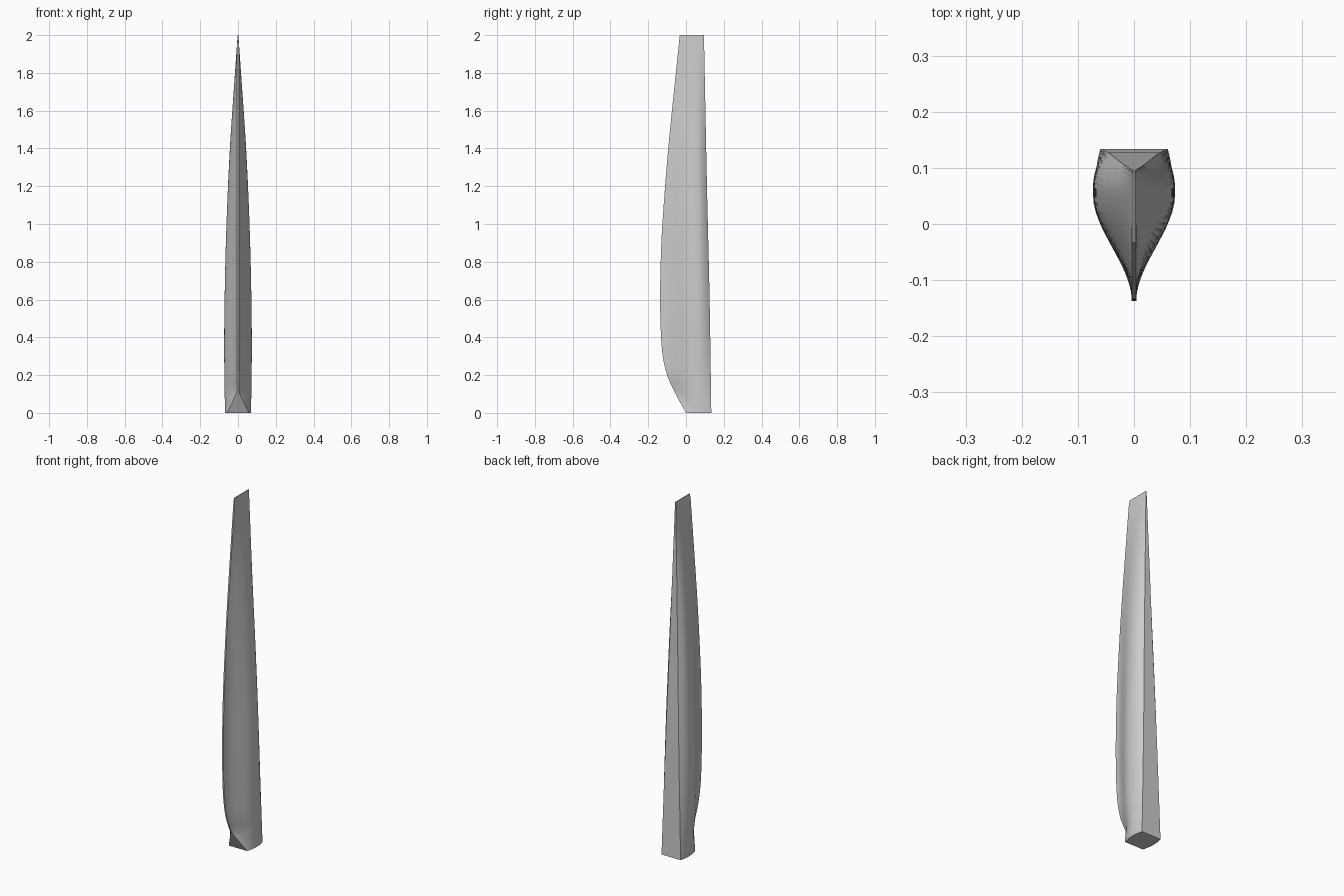
import bpy, bmesh, math

old = bpy.data.objects.get("Cube")
if old:
    bpy.data.objects.remove(old, do_unlink=True)

grey = bpy.data.materials.new("light_grey")
grey.use_nodes = True
colour = (0.6, 0.6, 0.6, 1)
grey.diffuse_color = colour
grey.node_tree.nodes["Principled BSDF"].inputs["Base Color"].default_value = colour

# Hull lines along its length: (height, value)
KEEL = [(0, 0), (.11, -.06), (.2, -.1), (.3, -.123), (.42, -.133), (.6, -.137),
        (.8, -.134), (1, -.125), (1.4, -.094), (2, -.033)]
BEAM = [(0, .069), (.3, .073), (.6, .071), (1, .061), (1.4, .043), (1.8, .016), (2, .002)]
DECK = [(0, .134), (.6, .125), (1.2, .111), (2, .095)]
HOLLOW = [(0, 0), (.11, .1), (.35, 1), (.8, 1), (1.4, .3), (2, 0)]


def sample(keys, z):
    """Smooth interpolation through the key points."""
    n = len(keys)
    i = max(j for j in range(n - 1) if keys[j][0] <= z)

    def slope(j):
        a, b = keys[max(j - 1, 0)], keys[min(j + 1, n - 1)]
        return (b[1] - a[1]) / (b[0] - a[0])
    (za, va), (zb, vb) = keys[i], keys[i + 1]
    h = zb - za
    t = (z - za) / h
    s = t * t * (3 - 2 * t)
    return (va * (1 - s) + vb * s + h * slope(i) * t * (1 - t) ** 2
            - h * slope(i + 1) * t * t * (1 - t))


def half_section(z):
    """Points (half width, y) from the keel up to the deck edge."""
    keel, beam, deck = sample(KEEL, z), sample(BEAM, z), sample(DECK, z)
    hollow = min(1, max(0, sample(HOLLOW, z)))
    mid = .07 - .01 * z
    deck_w = min(beam, .002 + .058 * (1 - z / 2))
    flat = max(.004, .058 - .054 * z / .11)     # cut-off lower stern
    flat = min(flat, beam)
    pts = []
    for i in range(15):                          # keel to widest line
        s = i / 14
        u = min(1, s * 1.08)
        full = math.sin(s * math.pi / 2)
        cusp = u * u * (3 - 2 * u)
        f = full * (1 - hollow) + cusp * hollow
        pts.append((flat + (beam - flat) * f, keel + (mid - keel) * s))
    for i in range(1, 7):                        # widest line to deck edge
        s = i / 6
        pts.append((beam - (beam - deck_w) * s * s, mid + (deck - mid) * s))
    return pts


# Loft the hull from the stern to the bow
bm = bmesh.new()
levels = [.11 * i / 5 for i in range(6)] + [.11 + 1.89 * i / 45 for i in range(1, 46)]
rings = []
for z in levels:
    half = half_section(min(z, 2))
    ring = [(x, y) for x, y in half] + [(-x, y) for x, y in reversed(half)]
    rings.append([bm.verts.new((x, y, z)) for x, y in ring])
for low, high in zip(rings, rings[1:]):
    n = len(low)
    for i in range(n):
        j = (i + 1) % n
        bm.faces.new((low[i], low[j], high[j], high[i]))
bm.faces.new(rings[0])
bm.faces.new(rings[-1])
bmesh.ops.recalc_face_normals(bm, faces=bm.faces)

mesh = bpy.data.meshes.new("hull")
bm.to_mesh(mesh)
bm.free()
mesh.materials.append(grey)
hull = bpy.data.objects.new("hull", mesh)
bpy.context.collection.objects.link(hull)
bpy.ops.object.select_all(action='DESELECT')
hull.select_set(True)
bpy.context.view_layer.objects.active = hull
bpy.ops.object.shade_smooth_by_angle(angle=math.radians(30))
